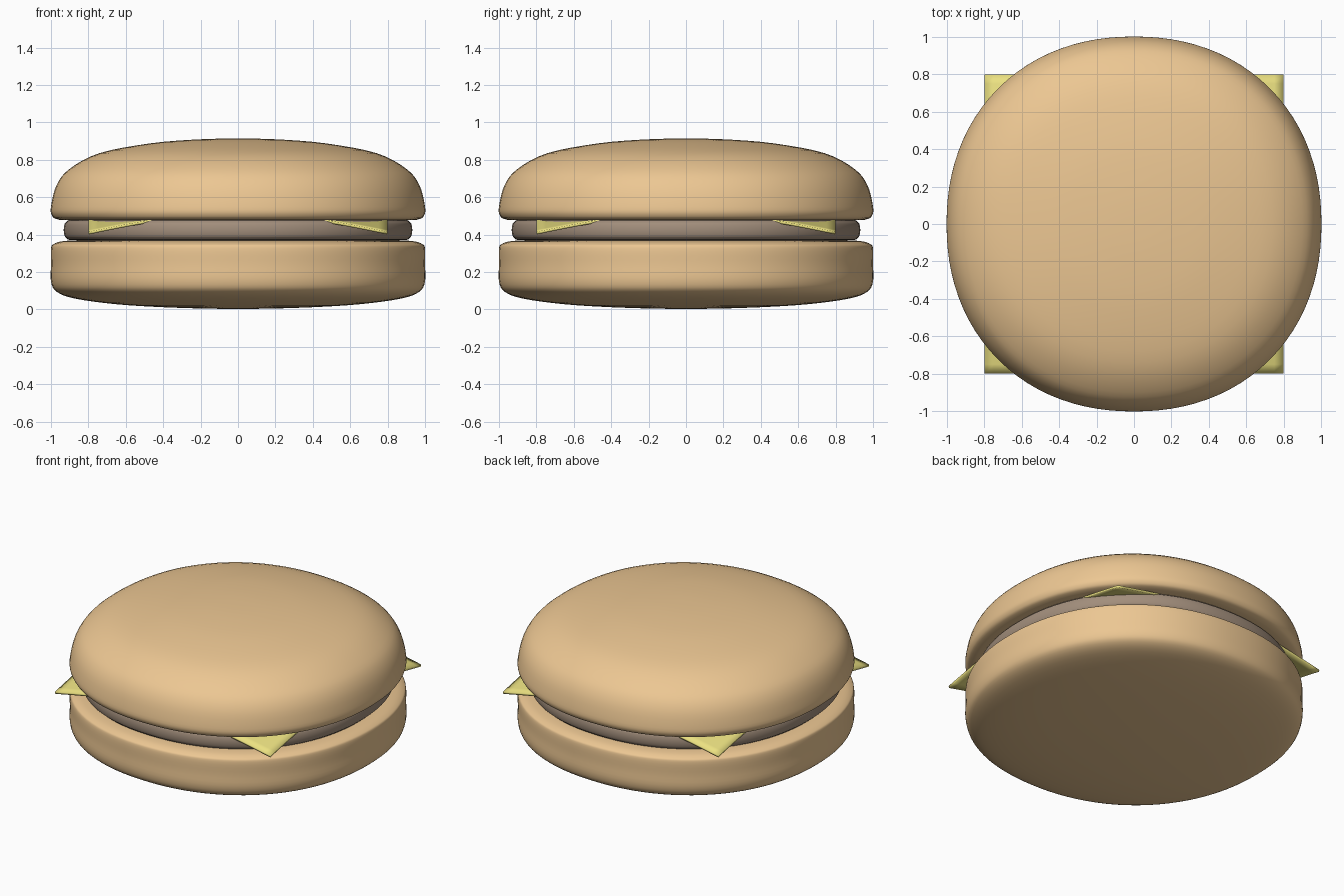
import bpy, bmesh
from math import cos, sin, pi, radians

if "Cube" in bpy.data.objects:
    bpy.data.objects.remove(bpy.data.objects["Cube"])

SIDES = 96


def material(name, rgb):
    m = bpy.data.materials.new(name)
    m.diffuse_color = (*rgb, 1)
    m.use_nodes = True
    m.node_tree.nodes["Principled BSDF"].inputs["Base Color"].default_value = m.diffuse_color
    return m


def finish(name, bm, mat, angle=40):
    bmesh.ops.recalc_face_normals(bm, faces=bm.faces)
    me = bpy.data.meshes.new(name)
    bm.to_mesh(me)
    bm.free()
    me.materials.append(mat)
    ob = bpy.data.objects.new(name, me)
    bpy.context.collection.objects.link(ob)
    bpy.ops.object.select_all(action='DESELECT')
    ob.select_set(True)
    bpy.context.view_layer.objects.active = ob
    bpy.ops.object.shade_smooth_by_angle(angle=radians(angle))
    return ob


def smooth_profile(pts, steps=4):
    """Catmull-Rom curve through (radius, z) points."""
    p = [(-pts[1][0], pts[1][1])] + pts + [(-pts[-2][0], pts[-2][1])]
    out = []
    for a, b, c, d in zip(p, p[1:], p[2:], p[3:]):
        for k in range(steps):
            t = k / steps
            out.append(tuple(0.5 * (2 * b[i] + (c[i] - a[i]) * t
                       + (2 * a[i] - 5 * b[i] + 4 * c[i] - d[i]) * t * t
                       + (3 * b[i] - a[i] - 3 * c[i] + d[i]) * t ** 3) for i in (0, 1)))
    return out[1:]


def disc(name, pts, mat):
    """Turned form, first and last points on the axis, slightly squared in plan."""
    bm = bmesh.new()
    rings = []
    for r, z in smooth_profile(pts):
        ring = []
        for i in range(SIDES):
            a = 2 * pi * i / SIDES
            k = r / (abs(cos(a)) ** 2.15 + abs(sin(a)) ** 2.15) ** (1 / 2.15)
            ring.append(bm.verts.new((k * cos(a), k * sin(a), z)))
        rings.append(ring)
    for lo, hi in zip(rings, rings[1:]):
        for i in range(SIDES):
            j = (i + 1) % SIDES
            bm.faces.new((lo[i], lo[j], hi[j], hi[i]))
    for ring, z in ((rings[0], pts[0][1]), (rings[-1], pts[-1][1])):
        tip = bm.verts.new((0, 0, z))
        for i in range(SIDES):
            bm.faces.new((ring[i], ring[(i + 1) % SIDES], tip))
    return finish(name, bm, mat)


bread = material("bread", (0.84, 0.57, 0.29))
meat = material("meat", (0.36, 0.27, 0.20))
yellow = material("yellow", (0.83, 0.75, 0.22))

# bottom bun
disc("bottom_bun", [(0, 0.003), (0.35, 0.01), (0.65, 0.028), (0.87, 0.058), (0.97, 0.095),
                    (1.0, 0.15), (1.0, 0.24), (1.0, 0.325), (0.985, 0.35),
                    (0.93, 0.366), (0.8, 0.37), (0.4, 0.37), (0, 0.37)], bread)

# patty
disc("patty", [(0, 0.368), (0.5, 0.368), (0.86, 0.37), (0.915, 0.38), (0.93, 0.405),
               (0.93, 0.445), (0.915, 0.47), (0.86, 0.48), (0.5, 0.48), (0, 0.48)], meat)

# top bun
disc("top_bun", [(0, 0.481), (0.5, 0.48), (0.88, 0.477), (0.965, 0.482), (0.995, 0.503),
                 (1.0, 0.55), (0.97, 0.665), (0.90, 0.752), (0.74, 0.836),
                 (0.47, 0.888), (0.22, 0.909), (0, 0.914)], bread)

# cheese slice with drooping corners
bm = bmesh.new()
bmesh.ops.create_grid(bm, x_segments=32, y_segments=32, size=0.8)
for v in bm.verts:
    u = max(0, (abs(v.co.x) + abs(v.co.y) - 1.2) / 0.4)
    v.co.z = 0.488 - 0.073 * u ** 1.15
cheese = finish("cheese", bm, yellow)
solid = cheese.modifiers.new("thickness", 'SOLIDIFY')
solid.thickness = 0.014
solid.offset = -1
cheese.modifiers.move(len(cheese.modifiers) - 1, 0)
